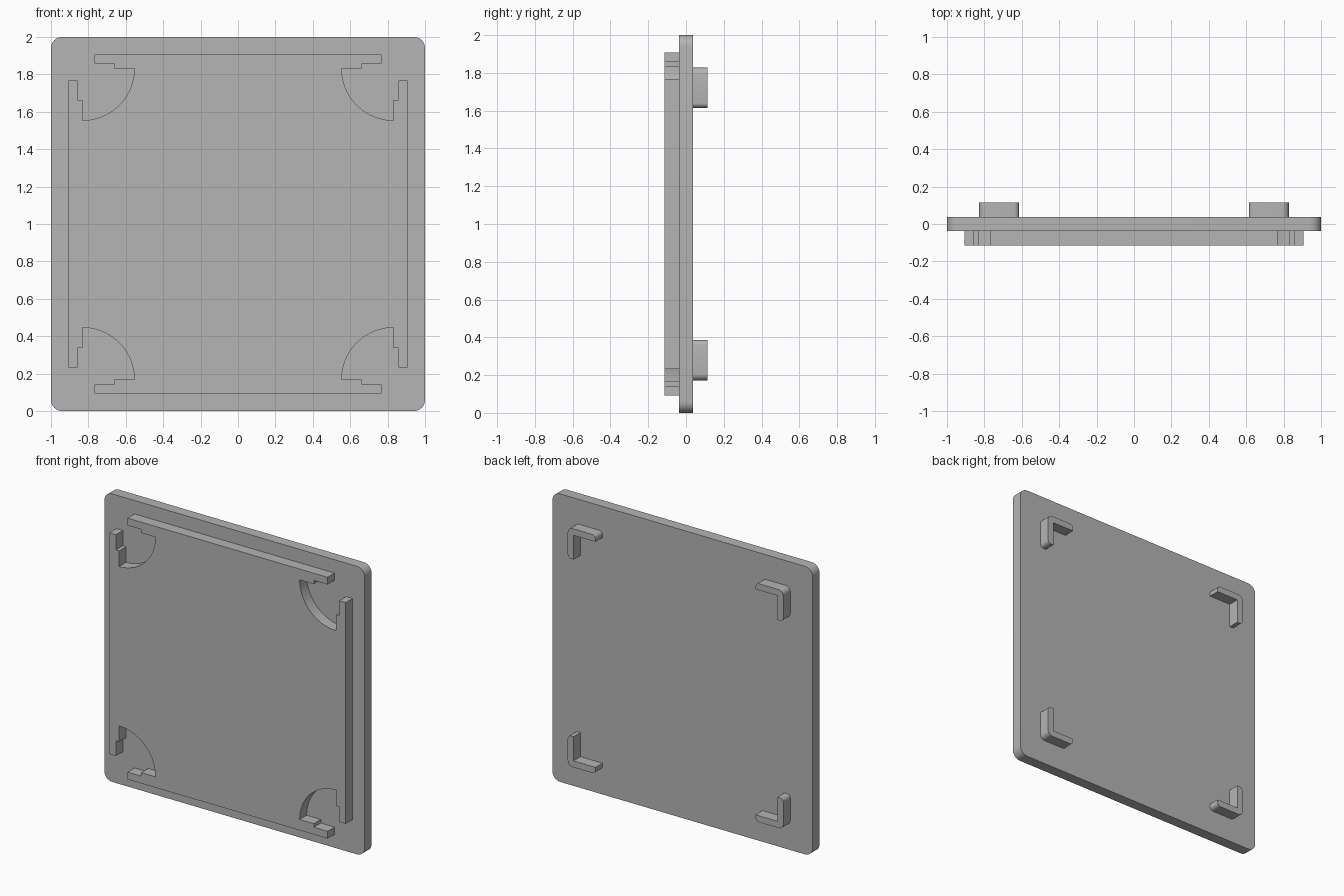
import bpy, bmesh
from math import sin, cos, radians

cube = bpy.data.objects.get("Cube")
if cube:
    bpy.data.objects.remove(cube, do_unlink=True)

grey = bpy.data.materials.new("plain grey")
grey.use_nodes = True
colour = (0.46, 0.46, 0.46, 1)
grey.diffuse_color = colour
grey.node_tree.nodes["Principled BSDF"].inputs["Base Color"].default_value = colour


def arc(cx, cz, r, start, end, steps):
    """Points on an arc, angles in degrees."""
    angles = [radians(start + (end - start) * i / steps) for i in range(steps + 1)]
    return [(cx + r * cos(a), cz + r * sin(a)) for a in angles]


def turn(points, quarter):
    """Rotate points about the panel centre by quarter turns."""
    for _ in range(quarter):
        points = [(-z, x) for x, z in points]
    return points


def prism(name, outline, front, back):
    """Extrude an x-z outline along y, with z measured from the panel centre."""
    bm = bmesh.new()
    face = bm.faces.new([bm.verts.new((x, front, z + 1)) for x, z in outline])
    ext = bmesh.ops.extrude_face_region(bm, geom=[face])
    for v in ext["geom"]:
        if isinstance(v, bmesh.types.BMVert):
            v.co.y = back
    bmesh.ops.recalc_face_normals(bm, faces=bm.faces)
    mesh = bpy.data.meshes.new(name)
    bm.to_mesh(mesh)
    bm.free()
    mesh.materials.append(grey)
    obj = bpy.data.objects.new(name, mesh)
    bpy.context.collection.objects.link(obj)
    bpy.ops.object.select_all(action="DESELECT")
    obj.select_set(True)
    bpy.context.view_layer.objects.active = obj
    bpy.ops.object.shade_smooth_by_angle(angle=radians(30))
    return obj


def four_corners(points):
    return [p for q in range(4) for p in turn(points, q)]


PLATE, DEPTH = 0.038, 0.115

# Main plate with rounded corners
radius = 0.06
prism("base_plate", four_corners(arc(1 - radius, 1 - radius, radius, 0, 90, 8)), -PLATE, PLATE)

# Raised front pad with stepped, quarter-round corner notches
outer, end, step, shelf, inner, tip = 0.907, 0.768, 0.857, 0.663, 0.832, 0.554
steps = [(outer, end), (step, end), (step, shelf), (inner, shelf)]
notch = steps + arc(inner, inner, inner - tip, 270, 180, 20)
notch += [(z, x) for x, z in reversed(steps)]
prism("front_pad", four_corners(notch), -DEPTH, -PLATE)

# L-shaped locating brackets on the back
far, near, web = 0.828, 0.615, 0.783
r, tip_r = 0.035, 0.025
bracket = arc(far - tip_r, near + tip_r, tip_r, -90, 0, 5)
bracket += arc(far - r, far - r, r, 0, 90, 6)
bracket += arc(near + tip_r, far - tip_r, tip_r, 90, 180, 5)
bracket += [(near, web), (web, web), (web, near)]
names = ["top_left", "top_right", "bottom_right", "bottom_left"]
for q, corner in enumerate(names):
    prism("back_bracket_" + corner, turn(bracket, q), PLATE, DEPTH)
